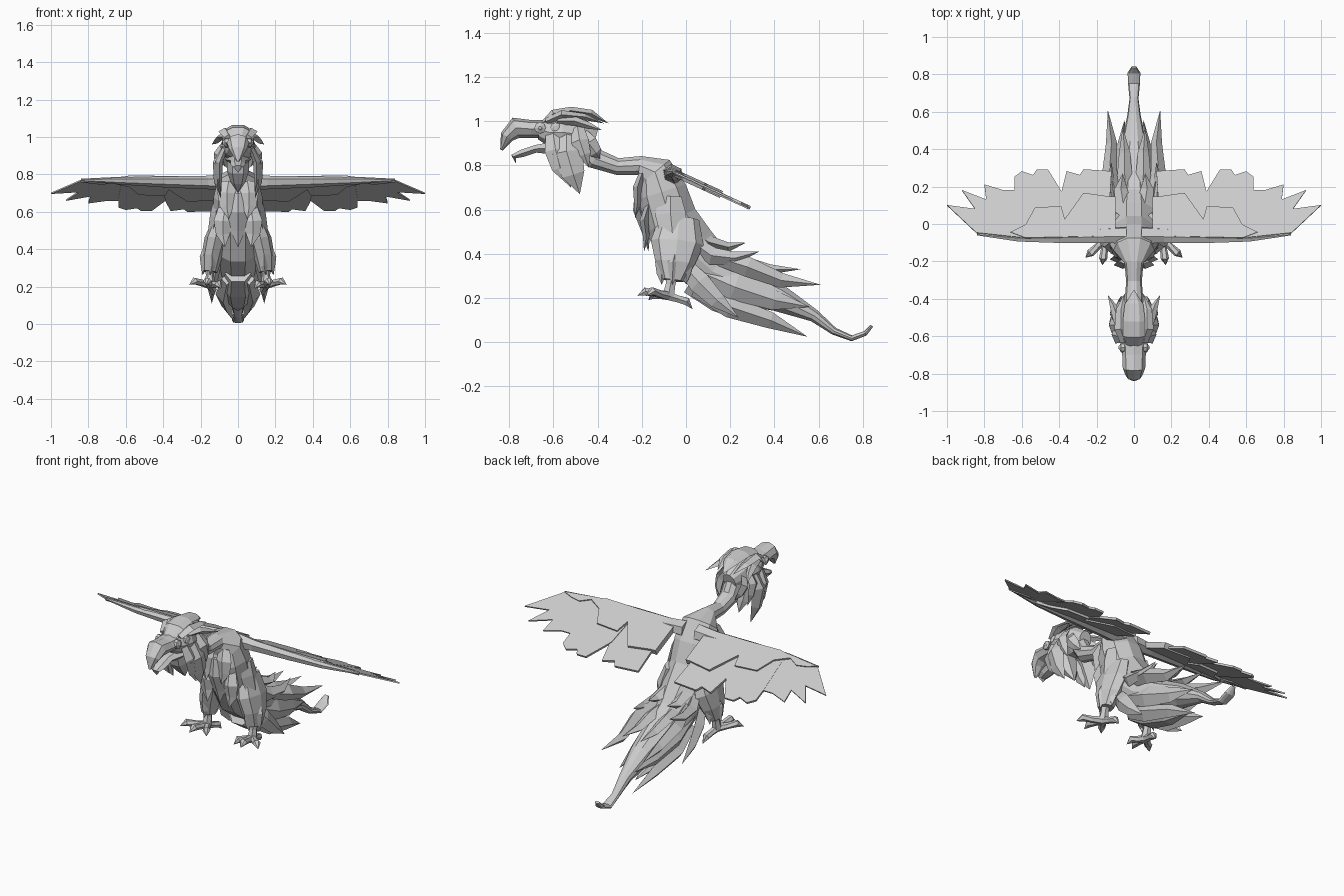
import bpy
import bmesh
from math import cos, sin, tau
from mathutils import Vector

default_cube = bpy.data.objects.get("Cube")
if default_cube:
    bpy.data.objects.remove(default_cube)

# One plain colour for the whole bird
GREY = (0.6, 0.6, 0.6, 1)
plumage = bpy.data.materials.new("plain grey")
plumage.use_nodes = True
plumage.diffuse_color = GREY
plumage.node_tree.nodes["Principled BSDF"].inputs["Base Color"].default_value = GREY

CENTI = 0.01          # all tables are in hundredths of a unit
SIDEWAYS = Vector((1, 0, 0))
WING_SLOPE = 0.46     # the wings drop toward their trailing edge


def finish(name, mesh_builder, paired):
    """Turn a bmesh into a flat-shaded object, mirrored when it is a pair."""
    bmesh.ops.remove_doubles(mesh_builder, verts=mesh_builder.verts, dist=0.0005)
    bmesh.ops.recalc_face_normals(mesh_builder, faces=mesh_builder.faces)
    mesh = bpy.data.meshes.new(name)
    mesh_builder.to_mesh(mesh)
    mesh_builder.free()
    mesh.materials.append(plumage)
    part = bpy.data.objects.new(name, mesh)
    bpy.context.collection.objects.link(part)
    if paired:
        mirror = part.modifiers.new("mirror", 'MIRROR')
        mirror.use_mirror_merge = False
    return part


def tube(name, points, sides=4, paired=True, across=SIDEWAYS):
    """Loft elliptical rings along points of (x, y, z, half width, half depth)."""
    builder = bmesh.new()
    centres = [Vector(point[:3]) * CENTI for point in points]
    last = len(points) - 1
    rings = []
    for index, centre in enumerate(centres):
        ahead = centres[min(index + 1, last)] - centres[max(index - 1, 0)]
        tangent = ahead.normalized()
        depth_axis = tangent.cross(across).normalized()
        width_axis = depth_axis.cross(tangent)
        width, depth = (size * CENTI for size in points[index][3:])
        ring = []
        for step in range(sides):
            angle = tau * step / sides
            offset = width_axis * width * cos(angle) + depth_axis * depth * sin(angle)
            ring.append(builder.verts.new(centre + offset))
        rings.append(ring)
    for lower, upper in zip(rings, rings[1:]):
        for step in range(sides):
            following = (step + 1) % sides
            builder.faces.new((lower[step], lower[following], upper[following], upper[step]))
    builder.faces.new(rings[0])
    builder.faces.new(rings[-1])
    return finish(name, builder, paired)


def spine(name, points, sides=8):
    """A tube that stays on the middle plane: (y, z, half width, half depth)."""
    return tube(name, [(0, *point) for point in points], sides, paired=False)


def feather(name, path, width, depth):
    """A ridged blade that swells after its root and ends in a point."""
    swell = (0.7, 1, 0.75, 0)
    points = [(*place, width * size, depth * size) for place, size in zip(path, swell)]
    return tube(name, points)


def wing_layer(name, outline, lift, thickness):
    """A flat plate on the backward-sloping wing plane, outlined from above."""
    builder = bmesh.new()
    corners = [builder.verts.new((x * CENTI, y * CENTI, 0.745 + (lift - y * WING_SLOPE) * CENTI))
               for x, y in outline]
    builder.faces.new(corners)
    plate = finish(name, builder, paired=True)
    solid = plate.modifiers.new("thickness", 'SOLIDIFY')
    solid.thickness = thickness * CENTI
    solid.offset = 0
    return plate


# Neck, torso and the long curled tail in one loft
spine("body", [
    (-46, 91, 5, 5), (-41, 83, 5, 5), (-31, 79.5, 4.2, 4), (-21, 80, 5, 4.5),
    (-14, 77, 11, 9), (-11, 68, 13, 12), (-7, 55, 13, 13), (1, 42, 13, 14),
    (12, 32, 11, 12), (25, 26, 9.5, 10), (42, 20, 7, 6.5), (58, 12, 3.6, 3),
    (67, 5, 2.4, 1.8), (75, 1.8, 3.2, 1.4), (81, 4, 3.4, 1.2), (84, 7.5, 1.4, 0.8)], sides=10)

# Head and open beak
spine("head", [(-41, 92, 4, 5), (-48, 94, 8, 8), (-56, 95, 9.5, 8.5),
               (-62, 95, 8, 6.5), (-66, 96, 6, 4.5)], sides=10)
spine("upper_beak", [(-60, 96.5, 7, 4), (-70, 96.5, 6.3, 4), (-77, 97, 6, 4.8),
                     (-81, 93, 4.5, 3.2), (-83.5, 87, 0.8, 0.6)])
spine("lower_beak", [(-56, 88, 7, 4), (-68, 87.5, 4, 2), (-74, 85.5, 4, 2),
                     (-78, 84, 2.5, 1.5), (-77, 81, 0, 0)], sides=6)

# Crest swept over the crown
spine("crest", [(-65, 99, 4, 1), (-60, 103.5, 6, 2), (-52, 104.8, 6, 2),
                (-43, 103.5, 5, 2), (-35, 99, 0, 0)], sides=6)
feather("crest_side", [(5, -63, 100), (7, -56, 103), (7, -46, 102), (5, -37, 99)], 3.5, 2)
feather("brow_feather", [(7, -58, 100), (9, -50, 100), (11, -44, 98), (14, -38, 96)], 2.5, 2)
feather("nape_feather", [(5, -48, 95), (8, -44, 90), (7, -41, 86), (5, -39, 83)], 2, 4)

# Cheek and beard feathers hang below the head
feather("cheek_front", [(7, -60, 94), (10, -59, 87), (10, -57, 79), (9, -52, 70)], 2, 5)
feather("cheek_middle", [(7, -54, 94), (11, -54, 86), (11, -51, 76), (9, -48, 67)], 2.5, 7)
feather("cheek_back", [(7, -49, 97), (11, -48, 91), (11, -46, 85), (10, -44, 79)], 2, 4)
spine("beard", [(-58, 89, 6, 5), (-56, 82, 6, 5), (-53, 76, 4, 3), (-50, 70, 0, 0)], sides=6)

# Round eyes with raised rims
for label, place, radius in (("eye_rim", (7, -66, 97), 2.6), ("eye", (7.6, -66, 97), 1.4),
                             ("brow_bead", (8, -59, 97), 2.4)):
    x, y, z = place
    tube(label, [(x - 2, y, z, radius, radius), (x, y, z, radius, radius),
                 (x + 0.6, y, z, radius / 2, radius / 2)], sides=8, across=Vector((0, 1, 0)))

# Overlapping flight feathers, from the body outward
wing_layer("inner_flight_feathers", [
    (11, -7), (40, -7), (39, 16), (36, 28), (29, 26), (27, 29), (12, 28), (13, 12), (11, 8)], -0.6, 1.4)
wing_layer("middle_flight_feathers", [
    (36, -7), (62, -7), (64, 16), (64, 25), (60, 28), (54, 26), (52, 29), (46, 29), (38, 16)], -0.1, 1.2)
wing_layer("outer_flight_feathers", [
    (58, -7), (84, -5), (100, 10), (85, 8), (92, 18), (79, 13), (80, 21), (70, 18), (60, 18)], 0, 0.8)

# Coverts form a thicker zigzag slab seen on both wing faces
wing_layer("wing_coverts", [
    (10, -7), (58, -8), (66, -5), (58, -1), (53, 8), (39, 9), (37, 2), (27, 16),
    (13, 14), (10, 14)], -0.3, 3.4)
wing_layer("tip_coverts", [
    (56, -8), (84, -5), (78, -3), (72, -2), (66, -5), (58, -1)], 0, 2)
tube("wing_arm", [(4, -6, 76, 5, 4.5), (16, -6, 75.7, 4.5, 3.4), (40, -6.5, 76, 4, 2.6),
                  (62, -7, 76.5, 2.6, 1.8), (84, -5.5, 77, 0.6, 0.5)],
     sides=6, across=Vector((0, 1, -WING_SLOPE)).normalized())

# Chest feathers
feather("chest_upper", [(5, -20, 76), (6, -22, 70), (6, -22, 63), (5, -23, 56)], 5, 2)
feather("chest_lower", [(7, -17, 62), (8, -19, 55), (8, -18, 48), (7, -19, 41)], 5, 2)
feather("flank", [(11, -7, 66), (12, -7, 58), (14, -6, 48), (16, -3, 38)], 3, 7)
spine("breast_plume", [(-21, 70, 5, 2), (-21, 60, 6, 3), (-18, 50, 4, 2), (-17, 41, 0, 0)], sides=4)

# Feathered thighs, shanks and the cuff points around them
tube("thigh", [(9, -3, 56, 4, 9), (12, -4, 45, 6, 12), (14, -5, 36, 5.5, 9),
               (15, -6, 28, 4, 5)], sides=8)
tube("shank", [(15, -6, 32, 2.5, 3), (15, -7, 26, 2.2, 2.5), (15, -8, 21, 2.8, 3)], sides=6)
for label, x, y in (("front", 14, -11), ("outer", 18, -6), ("rear", 15, 0)):
    feather("thigh_cuff_" + label,
            [(x - 1, y + 1, 40), (x, y, 36), (x, y, 31), (x + 1, y, 26)], 2.5, 3)

# Gripping toes: knuckle arched between ankle and claw
ankle = Vector((15, -8, 21))
for label, tip in (("inner", (9, -17, 19)), ("front", (17, -22, 21)),
                   ("outer", (26, -18, 21)), ("rear", (13, 3, 15))):
    claw = Vector(tip)
    lift = Vector((0, 0, 2))
    middle = ankle.lerp(claw, 0.4) + lift / 2
    knuckle = ankle.lerp(claw, 0.75) + lift
    tube("toe_" + label, [(*ankle, 2.4, 2.2), (*middle, 1.9, 1.8),
                          (*knuckle, 2.2, 2), (*claw, 0, 0)], sides=6)

# Rump feathers lie over the root of the tail
feather("rump_feather", [(4, 3, 50), (6, 11, 45), (7, 19, 43), (6, 27, 45)], 4.5, 3)
feather("rump_side_feather", [(9, 2, 46), (12, 12, 39), (13, 22, 38), (12, 33, 41)], 3.5, 4)

# Long tail feathers beside, above and below the main plume
feather("tail_upper_feather", [(9, 12, 39), (13, 28, 34), (12, 43, 28), (14, 61, 26)], 4, 4.5)
feather("tail_top_feather", [(4, 14, 39), (5, 26, 36), (5, 38, 33), (6, 52, 33)], 4, 3)
feather("tail_side_feather", [(8, 6, 32), (9, 22, 25), (7, 40, 19), (5, 56, 16)], 3.5, 6)
feather("tail_lower_feather", [(6, 4, 24), (8, 20, 16), (6, 38, 10), (3, 55, 2.5)], 4, 5)
feather("hip_feather", [(10, -2, 36), (13, 6, 27), (14, 14, 19), (14, 24, 11)], 3, 5)
spine("tail_under_plume", [(2, 27, 7, 6), (14, 19, 8, 6), (30, 12, 6, 4), (48, 7, 0, 0)], sides=6)
